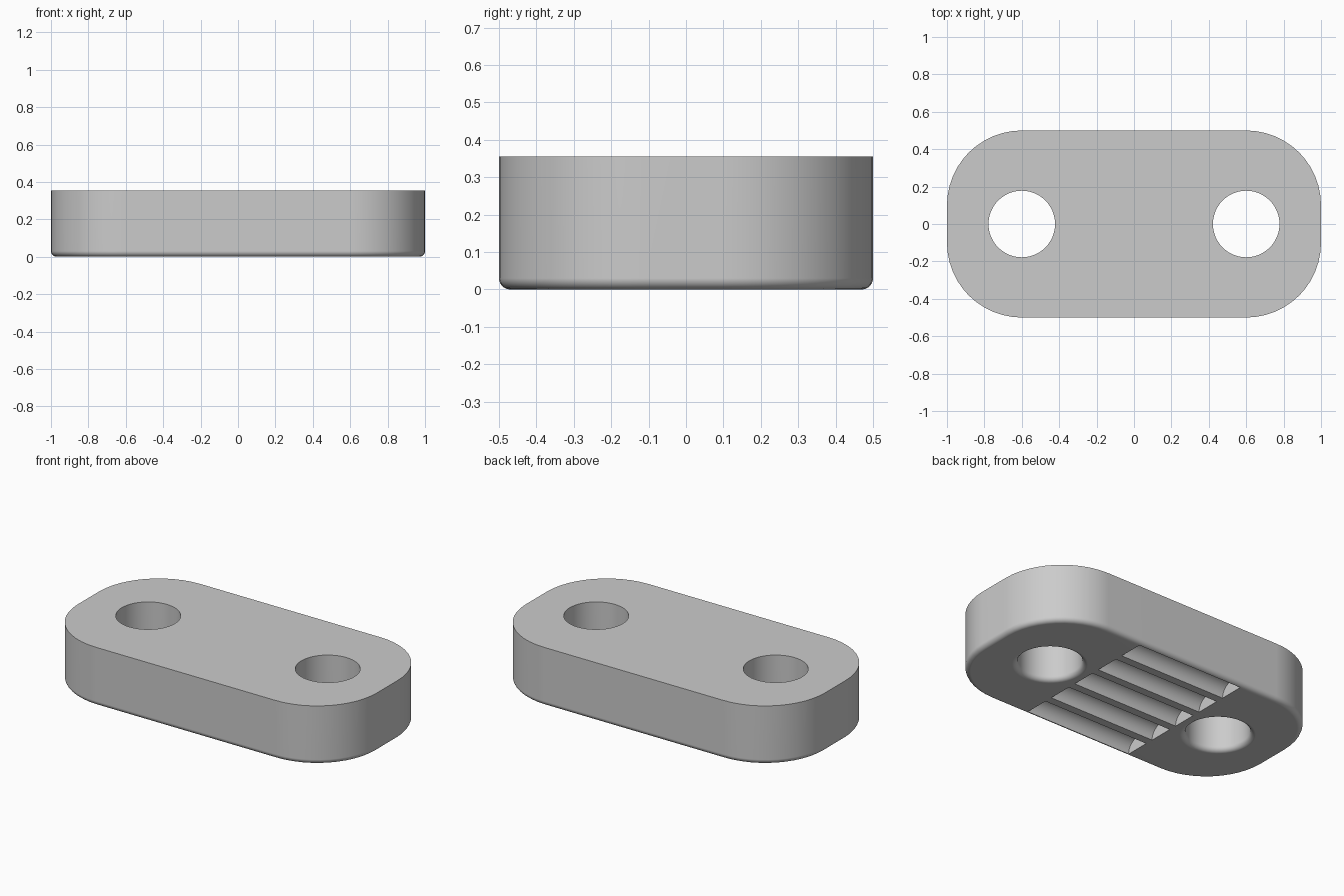
import bpy, bmesh
from math import sin, cos, pi, radians

if "Cube" in bpy.data.objects:
    bpy.data.objects.remove(bpy.data.objects["Cube"])

HEIGHT, FILLET = 0.355, 0.03
HOLE_X, HOLE_R = 0.6, 0.178
GROOVE_R, GROOVE_HALF, PITCH = 0.075, 0.36, 0.2


def new_object(name, bm):
    bmesh.ops.recalc_face_normals(bm, faces=bm.faces)
    mesh = bpy.data.meshes.new(name)
    bm.to_mesh(mesh)
    bm.free()
    obj = bpy.data.objects.new(name, mesh)
    bpy.context.collection.objects.link(obj)
    return obj


def rounded_outline(inset, steps=12):
    """Rectangle outline with large round corners, shrunk by inset."""
    points = []
    for quarter, (sx, sy) in enumerate([(1, 1), (-1, 1), (-1, -1), (1, -1)]):
        for i in range(steps + 1):
            a = (quarter + i / steps) * pi / 2
            r = 0.4 - inset
            points.append((sx * 0.6 + r * cos(a), sy * 0.1 + r * sin(a)))
    return points


def hole_outline(x, inset, steps=48):
    r = HOLE_R + inset
    return [(x + r * cos(2 * pi * i / steps), r * sin(2 * pi * i / steps))
            for i in range(steps)]


# Plate: walls lofted up from the rounded bottom edge, then capped
layers = [(FILLET * (1 - sin(t * pi / 12)), FILLET * (1 - cos(t * pi / 12)))
          for t in range(7)] + [(0, HEIGHT)]
bm = bmesh.new()
caps = ([], [])
for outline in (rounded_outline,
                lambda d: hole_outline(-HOLE_X, d),
                lambda d: hole_outline(HOLE_X, d)):
    rings = [[bm.verts.new((x, y, z)) for x, y in outline(d)] for d, z in layers]
    n = len(rings[0])
    for low, high in zip(rings, rings[1:]):
        for i in range(n):
            j = (i + 1) % n
            bm.faces.new((low[i], low[j], high[j], high[i]))
    for cap, ring in zip(caps, (rings[0], rings[-1])):
        cap += [bm.edges.get((ring[i], ring[(i + 1) % n])) for i in range(n)]
for cap in caps:
    bmesh.ops.triangle_fill(bm, edges=cap, use_beauty=True)
plate = new_object("grooved_plate", bm)

# Five half-round grooves across the underside
bm = bmesh.new()
for k in range(-2, 3):
    ends = [[bm.verts.new((x, k * PITCH + GROOVE_R * cos(i * pi / 16),
                           GROOVE_R * sin(i * pi / 16))) for i in range(32)]
            for x in (-GROOVE_HALF, GROOVE_HALF)]
    for end in ends:
        bm.faces.new(end)
    for i in range(32):
        j = (i + 1) % 32
        bm.faces.new((ends[0][i], ends[0][j], ends[1][j], ends[1][i]))
cutter = new_object("groove_cutter", bm)
cutter.hide_render = True

cut = plate.modifiers.new("grooves", "BOOLEAN")
cut.operation, cut.solver, cut.object = "DIFFERENCE", "EXACT", cutter
bpy.ops.object.select_all(action="DESELECT")
plate.select_set(True)
bpy.context.view_layer.objects.active = plate
bpy.ops.object.modifier_apply(modifier=cut.name)
bpy.data.objects.remove(cutter)

# Plain grey finish
grey = bpy.data.materials.new("plain_grey")
grey.use_nodes = True
colour = (0.6, 0.6, 0.6, 1)
grey.diffuse_color = colour
grey.node_tree.nodes["Principled BSDF"].inputs["Base Color"].default_value = colour
plate.data.materials.clear()
plate.data.materials.append(grey)

# Smooth walls with crisp edges and flat caps
bpy.ops.object.shade_smooth_by_angle(angle=radians(30))
weighted = plate.modifiers.new("flat_caps", "WEIGHTED_NORMAL")
weighted.keep_sharp = True
